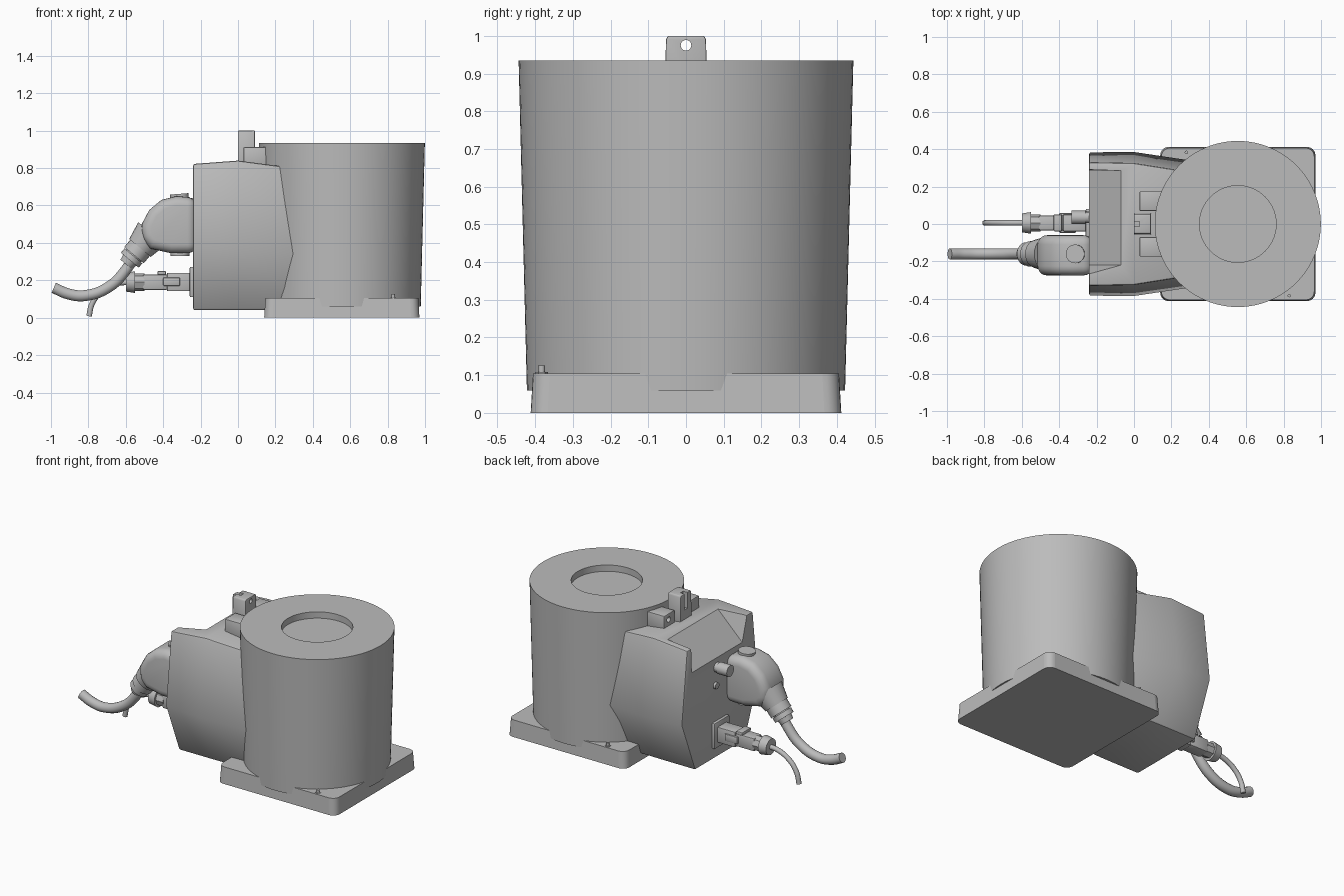
import bpy, bmesh, math
from mathutils import Vector

if "Cube" in bpy.data.objects:
    bpy.data.objects.remove(bpy.data.objects["Cube"], do_unlink=True)

grey = bpy.data.materials.new("machine grey")
grey.use_nodes = True
grey.diffuse_color = (0.5, 0.5, 0.5, 1)
grey.node_tree.nodes["Principled BSDF"].inputs["Base Color"].default_value = (0.5, 0.5, 0.5, 1)

CX = 0.555  # centre of the drum and base


def activate(ob):
    bpy.ops.object.select_all(action='DESELECT')
    ob.select_set(True)
    bpy.context.view_layer.objects.active = ob


def apply(ob, kind, **settings):
    activate(ob)
    mod = ob.modifiers.new(kind.lower(), kind)
    for key, value in settings.items():
        setattr(mod, key, value)
    bpy.ops.object.modifier_apply(modifier=mod.name)


def finish(name, bm, bevel=0, segments=2):
    bmesh.ops.recalc_face_normals(bm, faces=bm.faces)
    me = bpy.data.meshes.new(name)
    bm.to_mesh(me)
    bm.free()
    ob = bpy.data.objects.new(name, me)
    bpy.context.collection.objects.link(ob)
    me.materials.append(grey)
    if bevel:
        apply(ob, 'BEVEL', width=bevel, segments=segments, limit_method='ANGLE',
              angle_limit=math.radians(40))
    smooth(ob)
    return ob


def smooth(ob):
    activate(ob)
    bpy.ops.object.shade_smooth_by_angle(angle=math.radians(32))


def box(name, lo, hi, bevel=0.006):
    bm = bmesh.new()
    bmesh.ops.create_cube(bm, size=1)
    for v in bm.verts:
        v.co = [(a + b) / 2 + c * (b - a) for a, b, c in zip(lo, hi, v.co)]
    return finish(name, bm, bevel)


def rod(name, start, end, r1, r2=None, sides=32):
    a, b = Vector(start), Vector(end)
    bm = bmesh.new()
    bmesh.ops.create_cone(bm, cap_ends=True, segments=sides, radius1=r1,
                          radius2=r1 if r2 is None else r2, depth=(b - a).length)
    turn = (b - a).to_track_quat('Z', 'Y').to_matrix()
    for v in bm.verts:
        v.co = turn @ v.co + (a + b) / 2
    return finish(name, bm)


def loft(name, rings, bevel=0, segments=2):
    bm = bmesh.new()
    loops = [[bm.verts.new(p) for p in ring] for ring in rings]
    n = len(loops[0])
    for a, b in zip(loops, loops[1:]):
        for i in range(n):
            j = (i + 1) % n
            bm.faces.new((a[i], a[j], b[j], b[i]))
    bm.faces.new(loops[0])
    bm.faces.new(loops[-1])
    return finish(name, bm, bevel, segments)


def cut(ob, cutter):
    apply(ob, 'BOOLEAN', operation='DIFFERENCE', solver='EXACT', object=cutter)
    bpy.data.objects.remove(cutter, do_unlink=True)


def cable(name, points, radius):
    cu = bpy.data.curves.new(name, 'CURVE')
    cu.dimensions = '3D'
    cu.bevel_depth, cu.bevel_resolution, cu.use_fill_caps = radius, 5, True
    sp = cu.splines.new('BEZIER')
    sp.bezier_points.add(len(points) - 1)
    for bp, p in zip(sp.bezier_points, points):
        bp.co = p
        bp.handle_left_type = bp.handle_right_type = 'AUTO'
    ob = bpy.data.objects.new(name, cu)
    bpy.context.collection.objects.link(ob)
    activate(ob)
    bpy.ops.object.convert(target='MESH')
    ob = bpy.context.object
    ob.data.materials.clear()
    ob.data.materials.append(grey)
    smooth(ob)


# Tapered drum with a shallow round recess in its top
profile = [(0, 0.06), (0.422, 0.06), (0.444, 0.935), (0.205, 0.935), (0.205, 0.895), (0, 0.895)]
bm = bmesh.new()
vs = [bm.verts.new((r, 0, z)) for r, z in profile]
es = [bm.edges.new(pair) for pair in zip(vs, vs[1:])]
bmesh.ops.spin(bm, geom=vs + es, axis=(0, 0, 1), cent=(0, 0, 0), angle=math.tau, steps=96)
bmesh.ops.remove_doubles(bm, verts=bm.verts, dist=0.0001)
bmesh.ops.translate(bm, verts=bm.verts, vec=(CX, 0, 0))
finish("drum", bm)

# Base plate with corner feet, round bolt pockets and bolt holes
base = box("base_plate", (CX - 0.415, -0.412, 0), (CX + 0.415, 0.412, 0.105), 0)
bm = bmesh.new()
bm.from_mesh(base.data)
upright = [e for e in bm.edges if abs(e.verts[0].co.z - e.verts[1].co.z) > 0.05]
bmesh.ops.bevel(bm, geom=upright, offset=0.045, segments=6, profile=0.5, affect='EDGES')
for v in bm.verts:
    if v.co.z > 0.05:
        v.co.x = CX + (v.co.x - CX) * 0.985
        v.co.y *= 0.985
bm.to_mesh(base.data)
bm.free()
cut(base, rod("foot_cutter", (CX, 0, -0.02), (CX, 0, 0.02), 0.495, 0.465, 64))
for sx in (-1, 1):
    for sy in (-1, 1):
        x, y = CX + sx * 0.35, sy * 0.355
        cut(base, rod("pocket_cutter", (x, y, 0.082), (x, y, 0.2), 0.115, 0.125, 48))
        cut(base, rod("hole_cutter", (x, y, -0.1), (x, y, 0.2), 0.022))
        cut(base, rod("dowel_cutter", (x - sx * 0.075, y + sy * 0.027, 0.05),
                      (x - sx * 0.075, y + sy * 0.027, 0.2), 0.013))
smooth(base)
for x, y in ((0.83, -0.383), (0.28, 0.383)):
    rod("pin_collar", (x, y, 0.04), (x, y, 0.108), 0.017, sides=6)
    rod("pin", (x, y, 0.1), (x, y, 0.126), 0.009)
rod("drain_plug", (CX, 0, 0.008), (CX, 0, 0.03), 0.018)


# Faceted rear housing, running into the drum
def section(x, low, wide, high, seam, top):
    half = [(low, 0.04), (wide, seam), (high, top)]
    return [(x, y, z) for y, z in half] + [(x, -y, z) for y, z in reversed(half)]


housing = loft("rear_housing", [
    section(-0.24, 0.25, 0.383, 0.33, 0.37, 0.822),
    section(0.0, 0.25, 0.385, 0.325, 0.36, 0.84),
    section(0.4, 0.24, 0.325, 0.262, 0.335, 0.787)], 0.01)
# Sloped notch in the rear edge of the roof
notch = [(-0.07, 0.835), (-0.27, 0.64), (-0.27, 0.9), (-0.07, 0.9)]
cut(housing, loft("notch_cutter", [
    [(x, y if z < 0.85 else y2, z) for x, z in notch]
    for y, y2 in ((-0.22, -0.30), (0.285, 0.295))]))
smooth(housing)

# Roof brackets: central lug with a slot and two side blocks
lug = loft("roof_lug", [
    [(x, y * w, z) for x, y in ((0, -1), (0.09, -1), (0.09, 1), (0, 1))]
    for z, w in ((0.8, 0.058), (0.99, 0.053), (1.0, 0.048))], 0.003)
cut(lug, box("slot_cutter", (-0.02, -0.014, 0.9), (0.03, 0.014, 1.1), 0))
cut(lug, rod("lug_hole_cutter", (-0.1, 0, 0.975), (0.2, 0, 0.975), 0.014))
smooth(lug)
for side in (-1, 1):
    a, b = sorted((side * 0.07, side * 0.175))
    block = box("roof_block", (0.03, a, 0.8), (0.15, b, 0.912), 0.005)
    cut(block, rod("block_hole_cutter", (-0.1, side * 0.13, 0.875),
                   (0.07, side * 0.13, 0.875), 0.017))
    smooth(block)

# Large elbow plug with round caps
outline = [(-0.22, 0.345), (-0.22, 0.64), (-0.33, 0.65), (-0.41, 0.63), (-0.475, 0.575),
           (-0.515, 0.5), (-0.515, 0.42), (-0.47, 0.37), (-0.36, 0.345)]
loft("elbow_plug", [[(x, y, z) for x, z in outline] for y in (-0.275, -0.06)], 0.05, 5)
rod("elbow_top_cap", (-0.31, -0.16, 0.6), (-0.315, -0.16, 0.662), 0.05)
rod("elbow_bottom_cap", (-0.31, -0.16, 0.4), (-0.31, -0.16, 0.33), 0.05)
P, D = Vector((-0.46, -0.16, 0.45)), Vector((-0.64, 0, -0.77))
for name, s, e, r1, r2 in (("elbow_neck", 0, 0.1, 0.095, 0.075),
                           ("gland_nut", 0.09, 0.15, 0.068, 0.068),
                           ("gland_ring", 0.155, 0.185, 0.062, 0.062),
                           ("gland_tip", 0.14, 0.215, 0.055, 0.04)):
    rod(name, P + D * s, P + D * e, r1, r2, 24)
cable("large_cable", [(-0.55, -0.16, 0.34), (-0.6, -0.16, 0.255), (-0.69, -0.16, 0.165),
                      (-0.82, -0.16, 0.118), (-0.91, -0.16, 0.128), (-0.985, -0.16, 0.16)], 0.03)

# Small straight plug
Y, Z = 0.006, 0.19
box("plug_flange", (-0.258, Y - 0.075, 0.11), (-0.23, Y + 0.075, 0.272))
box("plug_socket", (-0.38, Y - 0.045, 0.142), (-0.25, Y + 0.045, 0.24))
box("plug_shell", (-0.51, Y - 0.04, 0.148), (-0.375, Y + 0.04, 0.232), 0.01)
box("plug_latch", (-0.4, Y - 0.053, 0.17), (-0.31, Y + 0.053, 0.215))
box("latch_handle", (-0.43, Y - 0.045, 0.228), (-0.385, Y + 0.045, 0.25))
rod("plug_nut", (-0.5, Y, Z), (-0.55, Y, Z), 0.046, sides=8)
rod("plug_gland", (-0.55, Y, Z), (-0.6, Y, Z), 0.058, 0.05)
cable("small_cable", [(-0.58, Y, Z), (-0.65, Y, 0.182), (-0.73, Y, 0.14),
                      (-0.78, Y, 0.075), (-0.797, Y, 0.008)], 0.015)

# Small round socket and button on the rear face
rod("socket_collar", (-0.23, 0.035, 0.61), (-0.265, 0.035, 0.61), 0.03)
rod("round_socket", (-0.26, 0.035, 0.61), (-0.335, 0.035, 0.61), 0.036)
rod("rear_button", (-0.23, 0.05, 0.5), (-0.255, 0.05, 0.5), 0.02)
